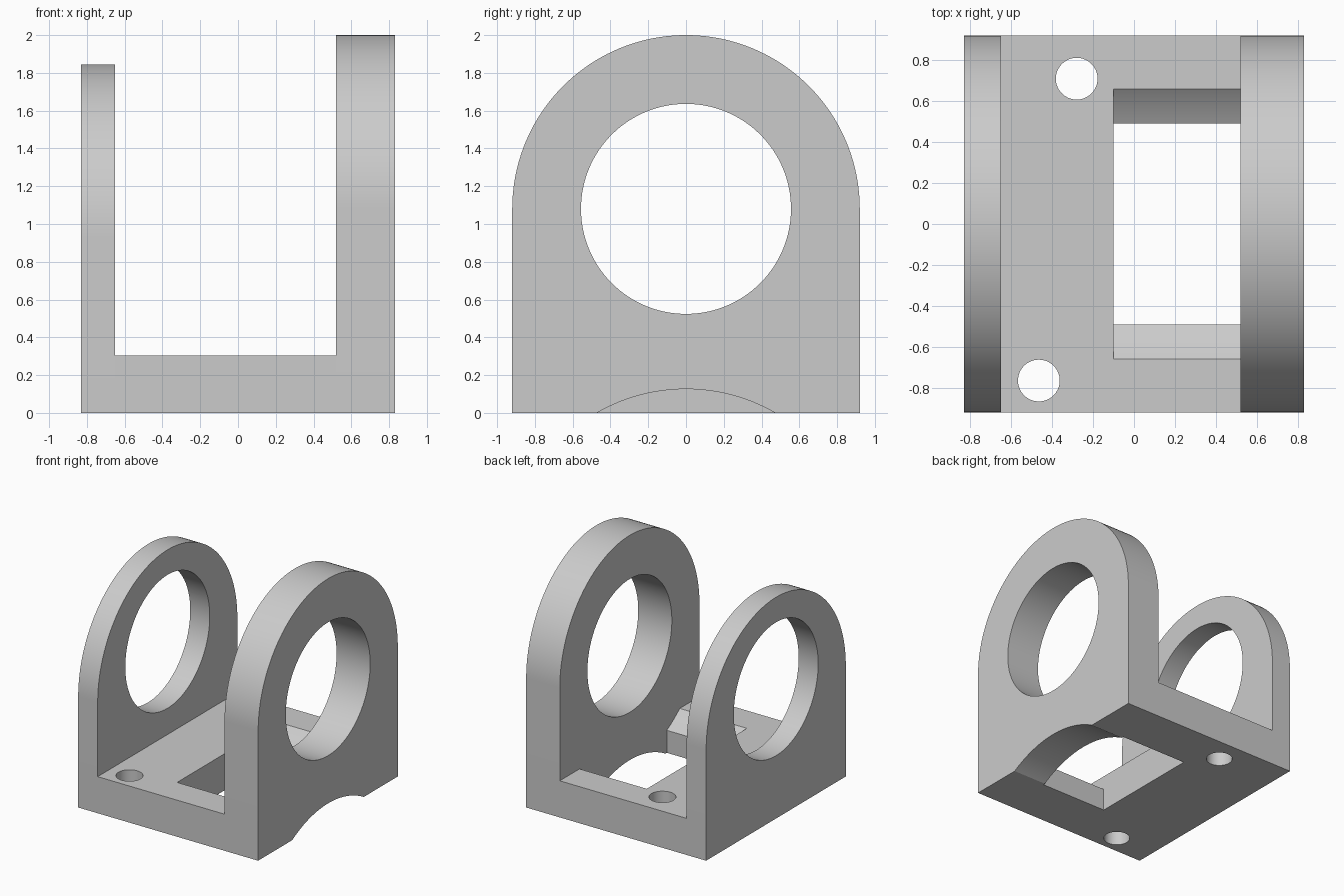
import bpy, bmesh
from math import sin, cos, asin, pi

cube = bpy.data.objects.get("Cube")
if cube:
    bpy.data.objects.remove(cube, do_unlink=True)

# Shared dimensions
HALF_X, HALF_Y = 0.83, 0.92
THIN_IN, THICK_IN = -0.65, 0.52      # inner faces of the two plates
BASE_H, BORE_Z, BORE_R = 0.305, 1.08, 0.556

grey = bpy.data.materials.new("plain_grey")
grey.use_nodes = True
grey.diffuse_color = (0.6, 0.6, 0.6, 1)
grey.node_tree.nodes["Principled BSDF"].inputs["Base Color"].default_value = (0.6, 0.6, 0.6, 1)


def arc(cy, cz, r, start, end, n):
    """Points (y, z) along an arc, angles measured from +y."""
    angles = [start + (end - start) * i / n for i in range(n + 1)]
    return [(cy + r * cos(a), cz + r * sin(a)) for a in angles]


def circle(cy, cz, r, n=128):
    return arc(cy, cz, r, 0, 2 * pi, n)[:-1]


def prism(name, profile, x0, x1):
    """Extrude a (y, z) profile along x."""
    bm = bmesh.new()
    face = bm.faces.new([bm.verts.new((x0, y, z)) for y, z in profile])
    grown = bmesh.ops.extrude_face_region(bm, geom=[face])["geom"]
    verts = [g for g in grown if isinstance(g, bmesh.types.BMVert)]
    bmesh.ops.translate(bm, verts=verts, vec=(x1 - x0, 0, 0))
    bmesh.ops.recalc_face_normals(bm, faces=bm.faces)
    mesh = bpy.data.meshes.new(name)
    bm.to_mesh(mesh)
    bm.free()
    obj = bpy.data.objects.new(name, mesh)
    bpy.context.collection.objects.link(obj)
    mesh.materials.append(grey)
    return obj


def activate(obj):
    bpy.ops.object.select_all(action="DESELECT")
    obj.select_set(True)
    bpy.context.view_layer.objects.active = obj


def cut(obj, cutter):
    """Subtract the cutter from the part and discard it."""
    mod = obj.modifiers.new("cut", "BOOLEAN")
    mod.operation, mod.solver, mod.object = "DIFFERENCE", "EXACT", cutter
    activate(obj)
    bpy.ops.object.modifier_apply(modifier=mod.name)
    bpy.data.objects.remove(cutter, do_unlink=True)


def bearing_plate(name, x0, x1, arch_z):
    """Round-topped upright plate with a large bore."""
    outline = [(-HALF_Y, 0), (HALF_Y, 0)] + arc(0, arch_z, HALF_Y, 0, pi, 80)
    plate = prism(name, outline, x0, x1)
    cut(plate, prism("bore_cutter", circle(0, BORE_Z, BORE_R), x0 - 0.1, x1 + 0.1))
    return plate


# Upright plates
thin_plate = bearing_plate("thin_plate", -HALF_X, THIN_IN, 0.925)
thick_plate = bearing_plate("thick_plate", THICK_IN, HALF_X, BORE_Z)

# Shallow arched notch under the thick plate
cut(thick_plate, prism("notch_cutter", circle(0, -0.82, 0.946, 256),
                       THICK_IN - 0.1, HALF_X + 0.1))

# Base slab between the plates
base = prism("base", [(-HALF_Y, 0), (HALF_Y, 0), (HALF_Y, BASE_H), (-HALF_Y, BASE_H)],
             THIN_IN, THICK_IN)

# Pocket: straight opening below, flaring along a cylinder about the bore axis
POCKET_Y, FLARE_R = 0.49, 1.018
low = asin(POCKET_Y / FLARE_R)
flare = arc(0, BORE_Z, FLARE_R, low - pi / 2, 0.8 - pi / 2, 16)
right_side = [(POCKET_Y, -0.1)] + flare
left_side = [(-y, z) for y, z in reversed(right_side)]
cut(base, prism("pocket_cutter", right_side + left_side, -0.1, THICK_IN + 0.1))

# Bolt holes through the base
for x, y in ((-0.28, 0.71), (-0.465, -0.765)):
    bpy.ops.mesh.primitive_cylinder_add(vertices=64, radius=0.102, depth=1, location=(x, y, 0.2))
    cut(base, bpy.context.object)

# Smooth curved walls, sharp rims
for part in (thin_plate, thick_plate, base):
    activate(part)
    bpy.ops.object.shade_smooth_by_angle()
